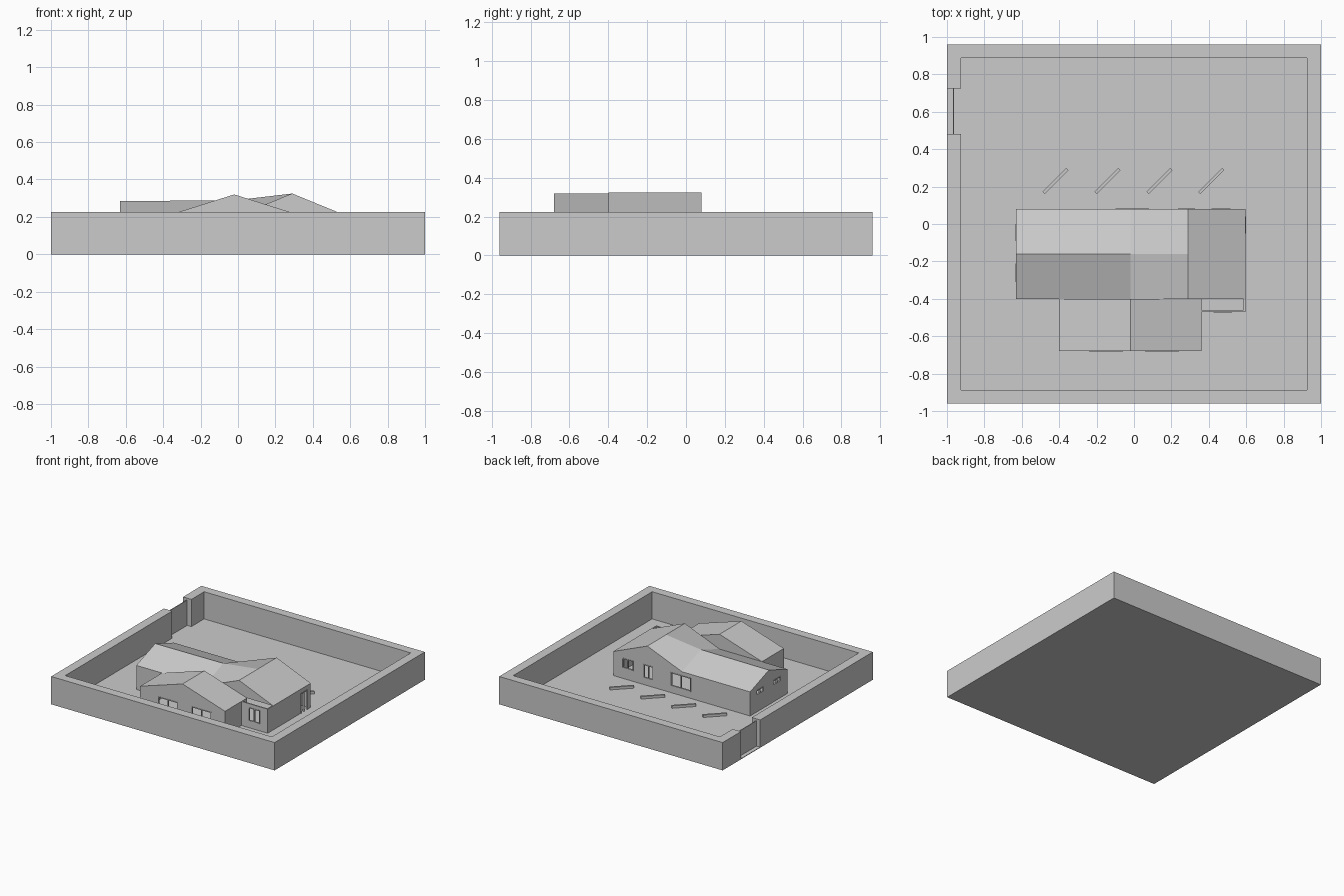
import bpy, bmesh
from math import radians
from mathutils import Matrix

if "Cube" in bpy.data.objects:
    bpy.data.objects.remove(bpy.data.objects["Cube"])


def mesh_object(name, bm):
    bmesh.ops.recalc_face_normals(bm, faces=bm.faces)
    me = bpy.data.meshes.new(name)
    bm.to_mesh(me)
    bm.free()
    ob = bpy.data.objects.new(name, me)
    bpy.context.collection.objects.link(ob)
    return ob


def add_box(bm, x0, x1, y0, y1, z0, z1):
    m = Matrix.Translation(((x0 + x1) / 2, (y0 + y1) / 2, (z0 + z1) / 2))
    bmesh.ops.create_cube(bm, size=1, matrix=m @ Matrix.Diagonal((x1 - x0, y1 - y0, z1 - z0, 1)))


def boxes(name, items):
    bm = bmesh.new()
    for it in items:
        add_box(bm, *it)
    return mesh_object(name, bm)


def poly_mesh(name, pts, faces):
    bm = bmesh.new()
    v = [bm.verts.new(p) for p in pts]
    for f in faces:
        bm.faces.new([v[i] for i in f])
    return mesh_object(name, bm)


TOP, T, G = 0.2, 0.01, 0.005


def house_wall(name, axis, at, inward, a, b, openings=()):
    """Wall along an axis, outer face at 'at', with framed openings (a, b, z0, z1)."""
    solid, frame = [], []

    def span(lst, u0, u1, z0, z1, out=0.0):
        d0, d1 = sorted((at - inward * out, at + inward * T))
        lst.append((u0, u1, d0, d1, z0, z1) if axis == 'x' else (d0, d1, u0, u1, z0, z1))

    u, f = a, 0.006
    for o0, o1, z0, z1 in sorted(openings):
        span(solid, u, o0, G, TOP)
        span(solid, o0, o1, z1, TOP)
        if z0 > G:
            span(solid, o0, o1, G, z0)
            span(frame, o0, o1, z0, z0 + f, 0.003)
        span(frame, o0, o1, z1 - f, z1, 0.003)
        mid = (o0 + o1) / 2
        for c in (o0 + f / 2, mid, o1 - f / 2):
            span(frame, c - f / 2, c + f / 2, z0, z1, 0.003)
        u = o1
    span(solid, u, b, G, TOP)
    boxes(name, solid)
    if frame:
        boxes(name + "_frames", frame)


# Ground and boundary wall with a gate gap on the left side
boxes("ground", [(-1, 1, -0.96, 0.96, 0, G)])
H = 0.225
boxes("boundary_wall", [
    (-1, 1, -0.96, -0.888, G, H), (-1, 1, 0.888, 0.96, G, H),
    (0.925, 1, -0.888, 0.888, G, H),
    (-1, -0.925, -0.888, 0.48, G, H), (-1, -0.925, 0.725, 0.888, G, H)])
boxes("gate", [(-0.968, -0.962, 0.48, 0.725, G, 0.21)])

# House walls
house_wall("back_wall", 'x', 0.08, -1, -0.63, 0.595,
           [(-0.1, 0.08, 0.06, 0.17), (0.235, 0.325, 0.06, 0.17), (0.415, 0.515, 0.09, 0.17)])
house_wall("left_wall", 'y', -0.63, 1, -0.40, 0.08,
           [(-0.31, -0.21, 0.14, 0.18), (-0.09, 0.0, 0.14, 0.18)])
house_wall("right_wall", 'y', 0.595, -1, -0.47, 0.08, [(-0.05, 0.04, G, 0.165)])
house_wall("front_left_wall", 'x', -0.40, 1, -0.63, -0.40)
house_wall("front_right_wall", 'x', -0.47, 1, 0.36, 0.595, [(0.425, 0.525, 0.06, 0.17)])
house_wall("wing_front_wall", 'x', -0.68, 1, -0.40, 0.36,
           [(-0.24, -0.06, 0.05, 0.16), (0.06, 0.24, 0.05, 0.16)])
house_wall("wing_left_wall", 'y', -0.40, 1, -0.68, -0.40)
house_wall("wing_right_wall", 'y', 0.36, -1, -0.68, -0.40)

# Front wing gable roof
poly_mesh("wing_roof",
          [(x, y, z) for y in (-0.68, -0.40) for x, z in ((-0.40, TOP), (-0.02, 0.32), (0.36, TOP))],
          [(0, 1, 4, 3), (1, 2, 5, 4), (0, 2, 1), (3, 4, 5)])

# Main roof: long ridge along x blending into a cross gable on the right
sections = [(-0.63, TOP, 0.285), (-0.02, TOP, 0.288), (0.29, 0.325, 0.325), (0.595, TOP, TOP)]
pts = [(x, y, mid if y == -0.16 else eave)
       for x, eave, mid in sections for y in (-0.40, -0.16, 0.08)]
faces = [(3 * i + j, 3 * i + j + 3, 3 * i + j + 4, 3 * i + j + 1)
         for i in range(3) for j in range(2)]
faces += [(0, 1, 2), (3, 6, 9), (5, 8, 11)]
poly_mesh("main_roof", pts, faces)

# Slanted parking bars behind the house
for i, x in enumerate((-0.42, -0.142, 0.136, 0.413)):
    bar = boxes(f"parking_bar_{i + 1}", [(-0.09, 0.09, -0.008, 0.008, 0, 0.02)])
    bar.location = (x, 0.23, G)
    bar.rotation_euler.z = radians(45)
